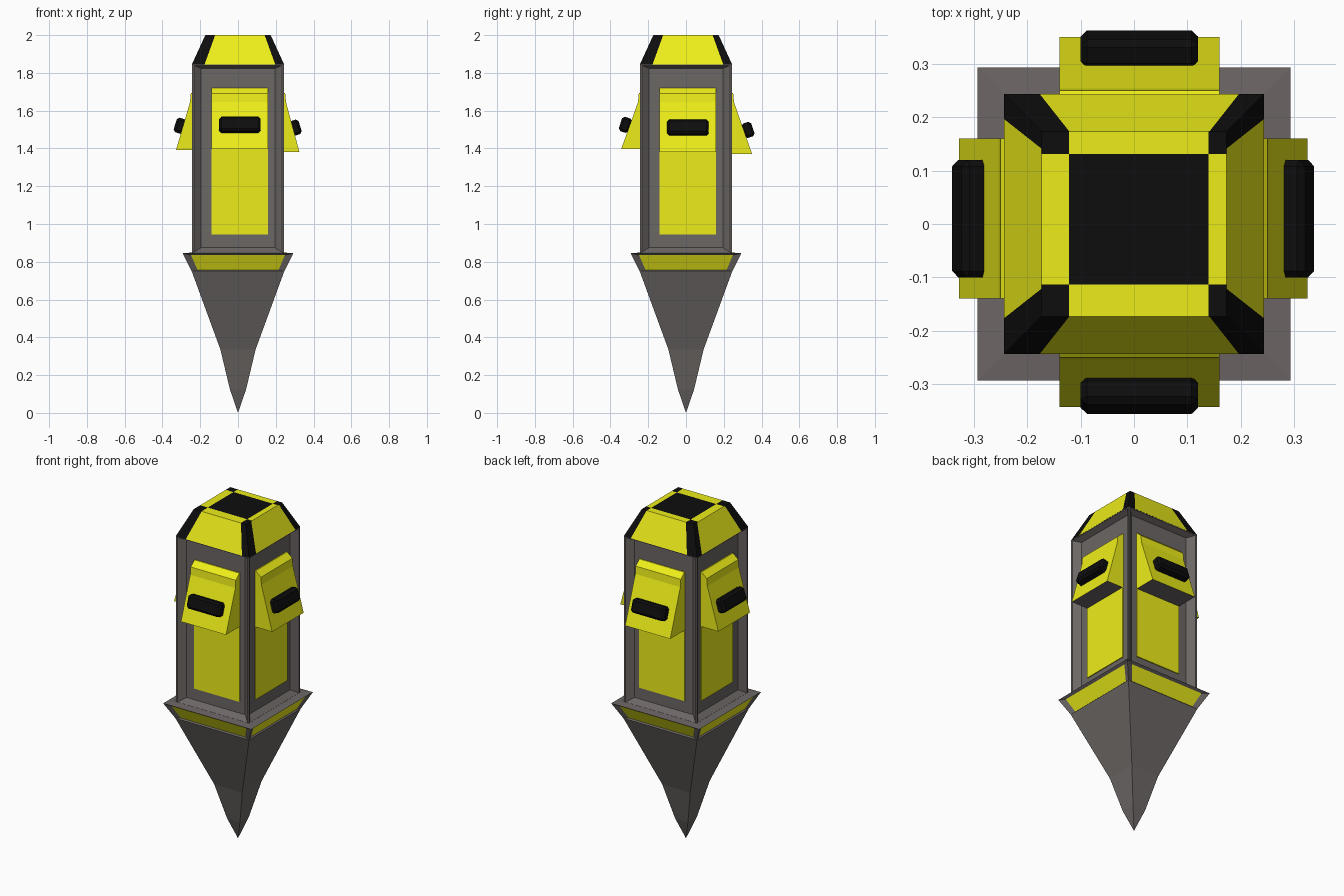
import bpy, bmesh
from math import radians
from mathutils import Matrix, Vector

if "Cube" in bpy.data.objects:
    bpy.data.objects.remove(bpy.data.objects["Cube"])


def material(name, rgb):
    m = bpy.data.materials.new(name)
    m.diffuse_color = (*rgb, 1)
    m.use_nodes = True
    m.node_tree.nodes["Principled BSDF"].inputs["Base Color"].default_value = m.diffuse_color
    return m


GREY = material("grey", (0.15, 0.135, 0.13))
YELLOW = material("yellow", (0.85, 0.85, 0.01))
BLACK = material("black", (0.004, 0.004, 0.004))
MATS = [GREY, YELLOW, BLACK]
G, Y, B = 0, 1, 2


def finish(bm, name):
    bmesh.ops.remove_doubles(bm, verts=bm.verts, dist=0.0005)
    me = bpy.data.meshes.new(name)
    bm.to_mesh(me)
    bm.free()
    for m in MATS:
        me.materials.append(m)
    ob = bpy.data.objects.new(name, me)
    bpy.context.collection.objects.link(ob)
    return ob


def face(bm, pts, mat, rot=Matrix()):
    f = bm.faces.new([bm.verts.new(rot @ Vector(p)) for p in pts])
    f.material_index = mat


def trapezoid(low, high, shift=0):
    """Front-facing quad; low and high are (half width, distance, z)."""
    (w0, d0, z0), (w1, d1, z1) = low, high
    return [(shift - w0, -d0, z0), (shift + w0, -d0, z0),
            (shift + w1, -d1, z1), (shift - w1, -d1, z1)]


def frame(bm, outer, inner, rim, fill, rot):
    for i in range(4):
        j = (i + 1) % 4
        face(bm, [outer[i], outer[j], inner[j], inner[i]], rim, rot)
    face(bm, inner, fill, rot)


# Each side: name, angle, x shift, hood reach, hood bottom height
SIDES = [("front", 0, 0.01, 0.343, 1.397), ("right", 90, 0.01, 0.325, 1.382),
         ("back", 180, -0.01, 0.350, 1.370), ("left", 270, -0.01, 0.328, 1.392)]
ROTS = [Matrix.Rotation(radians(s[1]), 4, 'Z') for s in SIDES]

# Four-sided stepped spike
bm = bmesh.new()
steps = [(0, 0), (0.043, 0.125), (0.093, 0.335), (0.245, 0.75)]
for rot in ROTS:
    for (w0, z0), (w1, z1) in zip(steps, steps[1:]):
        quad = trapezoid((w0, w0, z0), (w1, w1, z1))
        face(bm, quad[1:] if w0 == 0 else quad, G, rot)
finish(bm, "spike")

# Flared collar with sunken yellow strips and a flat top
bm = bmesh.new()
for rot in ROTS:
    frame(bm, trapezoid((0.245, 0.245, 0.75), (0.293, 0.293, 0.845)),
          trapezoid((0.215, 0.238, 0.757), (0.248, 0.277, 0.835)), G, Y, rot)
    face(bm, trapezoid((0.293, 0.293, 0.845), (0.235, 0.235, 0.85)), G, rot)
finish(bm, "collar")

# Square column with a sunken panel on each side
bm = bmesh.new()
for rot in ROTS:
    edge = trapezoid((0.243, 0.243, 0.845), (0.243, 0.243, 1.845))
    rim = trapezoid((0.234, 0.243, 0.85), (0.234, 0.243, 1.84))
    well = trapezoid((0.195, 0.21, 0.875), (0.195, 0.21, 1.823))
    for i in range(4):
        j = (i + 1) % 4
        face(bm, [edge[i], edge[j], rim[j], rim[i]], G, rot)
    frame(bm, rim, well, G, G, rot)
finish(bm, "column")

# Roof: black corners, yellow slopes and rim, black centre
bm = bmesh.new()
for rot, side in zip(ROTS, SIDES):
    s = side[2]
    outer = trapezoid((0.244, 0.244, 1.845), (0.173, 0.173, 2.0))
    inner = trapezoid((0.187, 0.244, 1.845), (0.131, 0.173, 2.0), s)
    face(bm, inner, Y, rot)
    face(bm, [outer[0], inner[0], inner[3], outer[3]], B, rot)
    face(bm, [inner[1], outer[1], outer[2], inner[2]], B, rot)
# Flat top as a three by three checker
cuts_x = [-0.173, -0.122, 0.14, 0.173]
cuts_y = [-0.173, -0.113, 0.131, 0.173]
for i in range(3):
    for j in range(3):
        x0, x1, y0, y1 = cuts_x[i], cuts_x[i + 1], cuts_y[j], cuts_y[j + 1]
        face(bm, [(x0, y0, 2), (x1, y0, 2), (x1, y1, 2), (x0, y1, 2)],
             B if (i + j) % 2 == 0 else Y)
finish(bm, "roof")

for rot, (name, angle, s, reach, zb) in zip(ROTS, SIDES):
    # Yellow panel and sloping hood, extruded across the side
    bm = bmesh.new()
    profile = [(0.21, 0.945), (0.216, 0.945), (0.216, zb), (reach, zb),
               (0.254, 1.645), (0.25, 1.69), (0.216, 1.72), (0.21, 1.72)]
    ends = [[(x, -d, z) for d, z in profile] for x in (s - 0.15, s + 0.15)]
    for i in range(len(profile)):
        j = (i + 1) % len(profile)
        face(bm, [ends[0][i], ends[0][j], ends[1][j], ends[1][i]], G if i == 2 else Y, rot)
    for e in ends:
        face(bm, e, Y, rot)
    bmesh.ops.remove_doubles(bm, verts=bm.verts, dist=0.0005)
    bmesh.ops.recalc_face_normals(bm, faces=bm.faces)
    finish(bm, name + "_hood")

    # Chamfered black lamp lying on the hood slope
    bm = bmesh.new()
    bmesh.ops.create_cube(bm, size=1)
    bmesh.ops.scale(bm, vec=(0.22, 0.055, 0.08), verts=bm.verts)
    bmesh.ops.bevel(bm, geom=bm.edges[:], offset=0.012, segments=1, affect='EDGES')
    place = Matrix.Translation((s, 0.022 - reach, zb + 0.128))
    bm.transform(rot @ place @ Matrix.Rotation(radians(-18), 4, 'X'))
    for f in bm.faces:
        f.material_index = B
    finish(bm, name + "_lamp")
